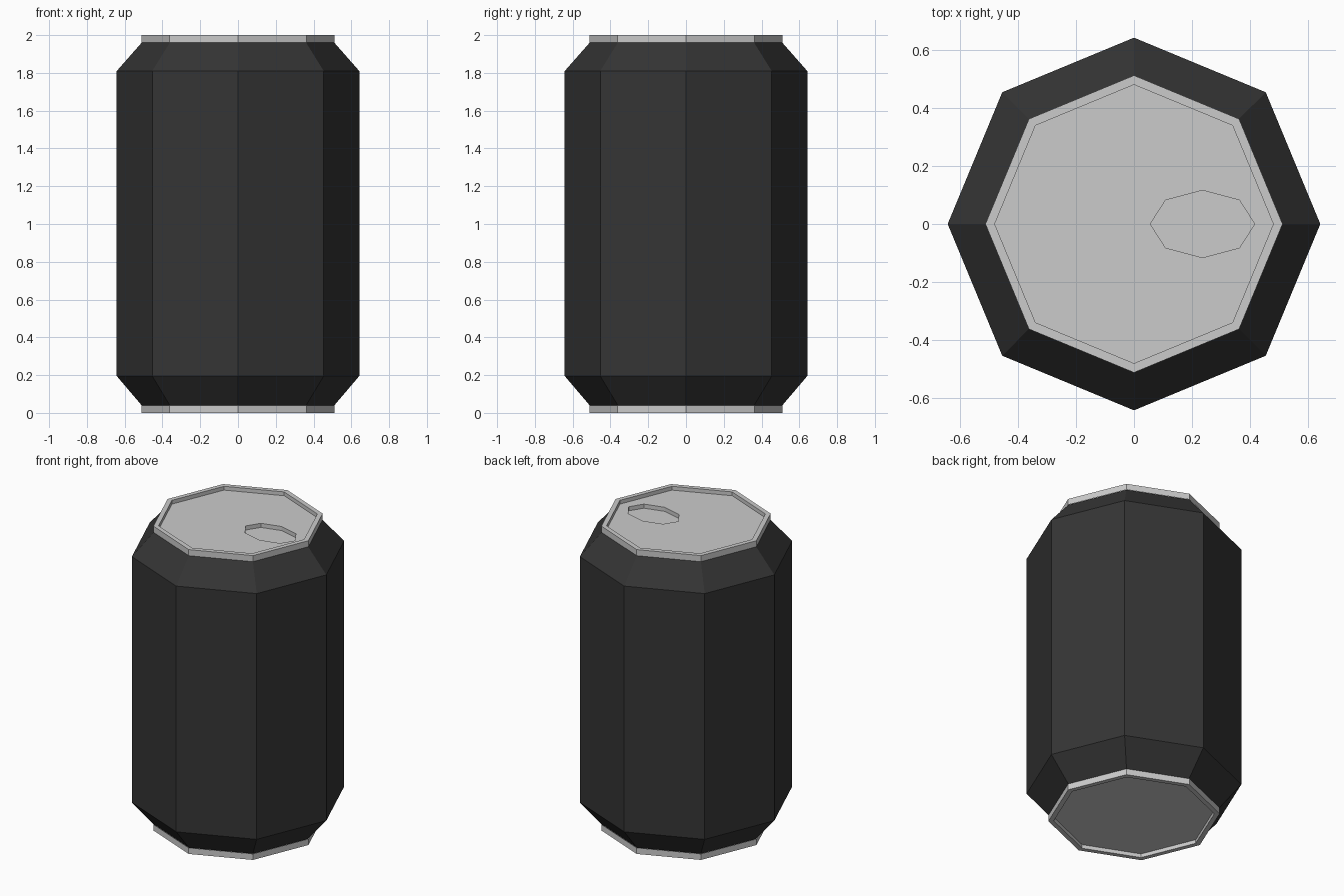
import bpy, bmesh, math

if "Cube" in bpy.data.objects:
    bpy.data.objects.remove(bpy.data.objects["Cube"])

SIDES = 8


def loft(name, rings, cap_start=False, cap_end=False, material=None):
    """Skin a stack of octagonal rings given as (rx, ry, z, centre_x)."""
    bm = bmesh.new()
    loops = []
    for rx, ry, z, cx in rings:
        angles = [2 * math.pi * i / SIDES for i in range(SIDES)]
        loops.append([bm.verts.new((cx + rx * math.cos(a), ry * math.sin(a), z)) for a in angles])
    for low, high in zip(loops, loops[1:]):
        for i in range(SIDES):
            j = (i + 1) % SIDES
            bm.faces.new((low[i], low[j], high[j], high[i]))
    if cap_start:
        bm.faces.new(loops[0][::-1])
    if cap_end:
        bm.faces.new(loops[-1])
    mesh = bpy.data.meshes.new(name)
    bm.to_mesh(mesh)
    bm.free()
    if material:
        mesh.materials.append(material)
    obj = bpy.data.objects.new(name, mesh)
    bpy.context.collection.objects.link(obj)
    return obj


def circle(r, z):
    return (r, r, z, 0)


black = bpy.data.materials.new("black_paint")
black.diffuse_color = (0.035, 0.035, 0.035, 1)
black.use_nodes = True
black.node_tree.nodes["Principled BSDF"].inputs["Base Color"].default_value = black.diffuse_color

# Painted body with sloped shoulders
loft("can_body", [circle(0.51, 0.04), circle(0.642, 0.195),
                  circle(0.642, 1.81), circle(0.51, 1.96)], material=black)

# Bottom rim with recessed base
loft("bottom_rim", [circle(0.48, 0.025), circle(0.48, 0),
                    circle(0.512, 0), circle(0.512, 0.04)], cap_start=True)

# Top rim, recessed lid and sunken oval mouth
loft("top_lid", [circle(0.512, 1.96), circle(0.512, 2), circle(0.48, 2), circle(0.48, 1.975),
                 (0.18, 0.116, 1.975, 0.236), (0.18, 0.116, 1.948, 0.236)], cap_end=True)
